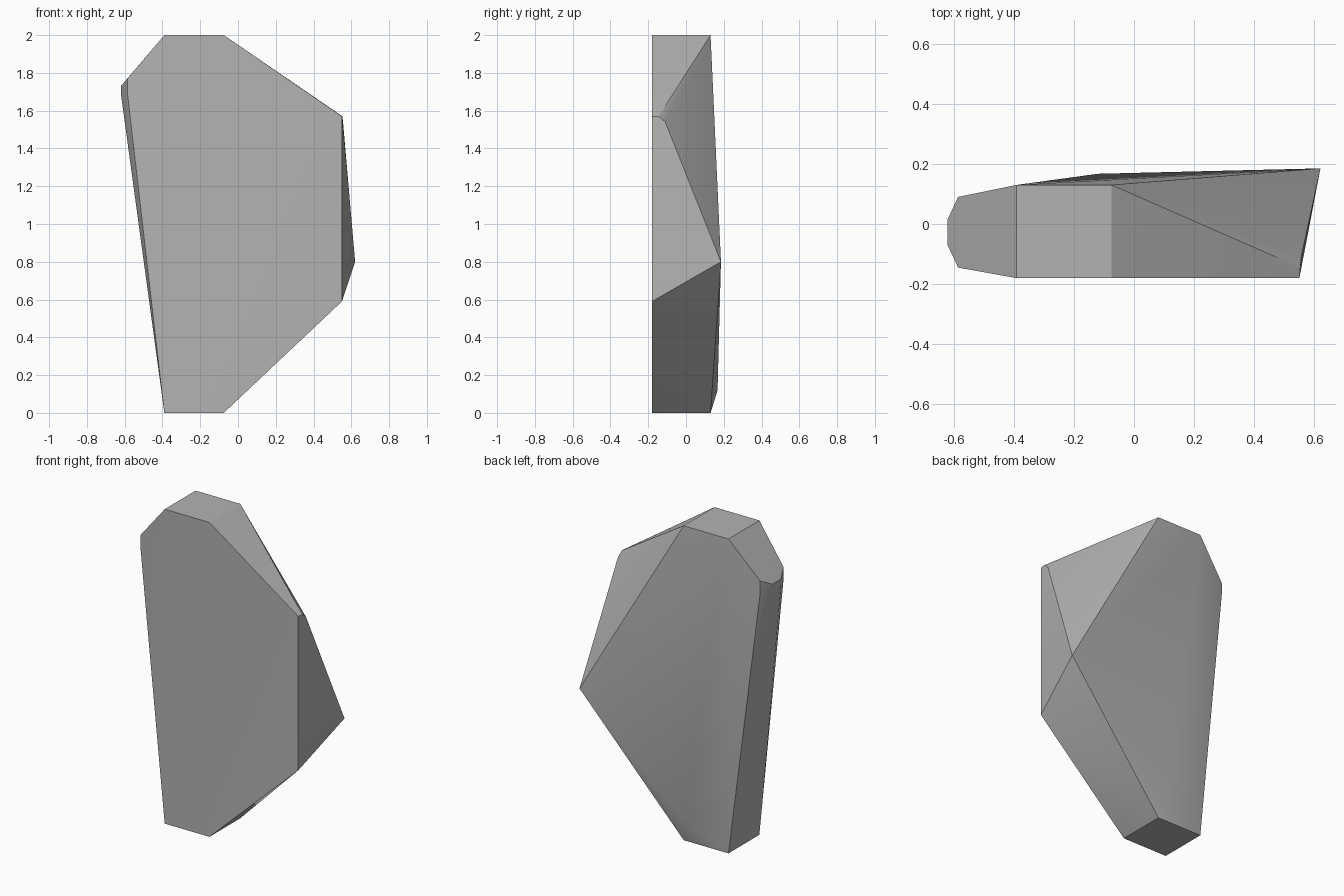
import bpy, bmesh, math

if "Cube" in bpy.data.objects:
    bpy.data.objects.remove(bpy.data.objects["Cube"], do_unlink=True)

# Stone colour
stone = bpy.data.materials.new("stone_grey")
stone.use_nodes = True
colour = (0.45, 0.45, 0.45, 1)
stone.diffuse_color = colour
stone.node_tree.nodes["Principled BSDF"].inputs["Base Color"].default_value = colour

FRONT, BACK = -0.18, 0.13
# Flat top and bottom slabs
points = [(x, y, z) for x in (-0.39, -0.075) for y in (FRONT, BACK) for z in (0, 2)]
# Right-hand upright edge, its chipped corner and the outer back peak
points += [(0.55, FRONT, 0.59), (0.55, FRONT, 1.57), (0.553, -0.145, 1.57),
           (0.556, -0.11, 1.54), (0.62, 0.185, 0.8)]
# Back bulge near the foot
points += [(-0.12, 0.167, 0.12)]
# Worn shoulder on the other side
for y in (-0.145, 0.09):
    points += [(-0.585, y, 1.77), (-0.585, y, 1.69)]
for y in (-0.07, 0.015):
    points += [(-0.62, y, 1.73), (-0.62, y, 1.69)]

# Faceted boulder wrapped around the points
bm = bmesh.new()
for p in points:
    bm.verts.new(p)
hull = bmesh.ops.convex_hull(bm, input=bm.verts[:])
unused = {g for g in hull["geom_interior"] + hull["geom_unused"]
          if isinstance(g, bmesh.types.BMVert)}
bmesh.ops.delete(bm, geom=list(unused), context="VERTS")
bmesh.ops.dissolve_limit(bm, angle_limit=math.radians(0.5),
                         verts=bm.verts[:], edges=bm.edges[:])
bmesh.ops.recalc_face_normals(bm, faces=bm.faces[:])
mesh = bpy.data.meshes.new("boulder")
bm.to_mesh(mesh)
bm.free()
mesh.materials.append(stone)

boulder = bpy.data.objects.new("boulder", mesh)
bpy.context.collection.objects.link(boulder)
bpy.ops.object.select_all(action="DESELECT")
boulder.select_set(True)
bpy.context.view_layer.objects.active = boulder
bpy.ops.object.shade_smooth_by_angle(angle=math.radians(30))
